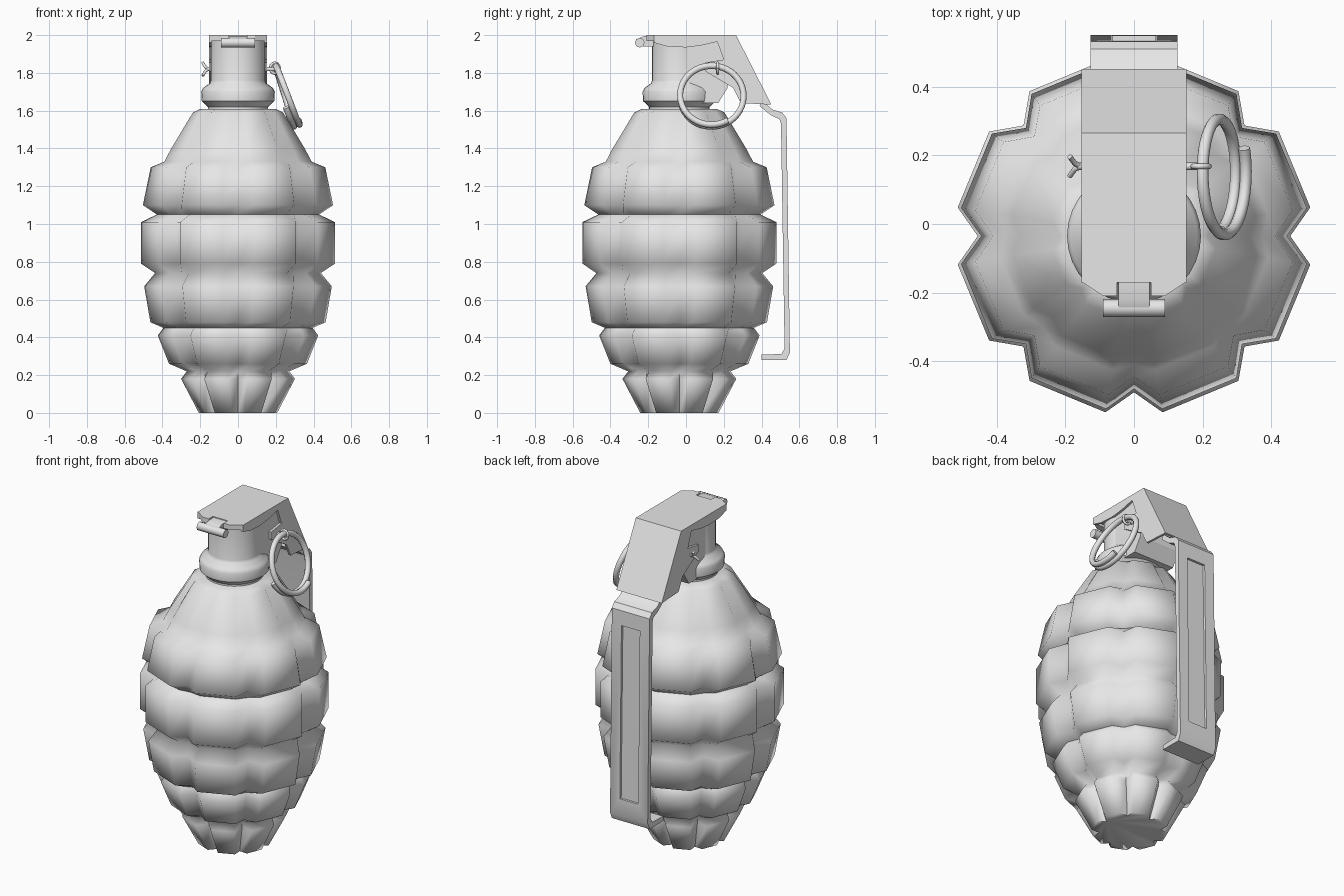
import bpy, bmesh, math
from math import cos, sin, radians, pi
from mathutils import Vector

if "Cube" in bpy.data.objects:
    bpy.data.objects.remove(bpy.data.objects["Cube"])

AXIS_Y = -0.035

grey = bpy.data.materials.new("plain_grey")
grey.use_nodes = True
grey.diffuse_color = (0.8, 0.8, 0.8, 1)
grey.node_tree.nodes["Principled BSDF"].inputs["Base Color"].default_value = (0.8, 0.8, 0.8, 1)


def select(ob):
    bpy.ops.object.select_all(action='DESELECT')
    ob.select_set(True)
    bpy.context.view_layer.objects.active = ob


def finish(name, bm, angle=35):
    bmesh.ops.recalc_face_normals(bm, faces=bm.faces)
    me = bpy.data.meshes.new(name)
    bm.to_mesh(me)
    bm.free()
    me.materials.append(grey)
    ob = bpy.data.objects.new(name, me)
    bpy.context.collection.objects.link(ob)
    select(ob)
    bpy.ops.object.shade_smooth_by_angle(angle=radians(angle))
    return ob


def loft(name, rings, angle):
    """Skin a stack of closed rings and cap both ends."""
    bm = bmesh.new()
    loops = [[bm.verts.new(p) for p in ring] for ring in rings]
    n = len(loops[0])
    for a, b in zip(loops, loops[1:]):
        for i in range(n):
            j = (i + 1) % n
            bm.faces.new((a[i], a[j], b[j], b[i]))
    bm.faces.new(loops[0][::-1])
    bm.faces.new(loops[-1])
    return finish(name, bm, angle)


def lathe(name, profile, n=32, angle=40):
    rings = [[(r * cos(2 * pi * i / n), AXIS_Y + r * sin(2 * pi * i / n), z)
              for i in range(n)] for r, z in profile]
    return loft(name, rings, angle)


def prism(name, outline, x0, x1, angle=30):
    """Extrude a side outline (y, z) across x."""
    return loft(name, [[(x, y, z) for y, z in outline] for x in (x0, x1)], angle)


def slab(name, outline, z0, z1):
    """Extrude a plan outline (x, y) upwards."""
    return loft(name, [[(x, y, z) for x, y in outline] for z in (z0, z1)], 30)


def tube(name, points, radius):
    cu = bpy.data.curves.new(name, 'CURVE')
    cu.dimensions = '3D'
    cu.bevel_depth = radius
    cu.bevel_resolution = 2
    cu.use_fill_caps = True
    sp = cu.splines.new('POLY')
    sp.points.add(len(points) - 1)
    for p, co in zip(sp.points, points):
        p.co = (*co, 1)
    cu.materials.append(grey)
    ob = bpy.data.objects.new(name, cu)
    bpy.context.collection.objects.link(ob)
    select(ob)
    bpy.ops.object.convert(target='MESH')
    bpy.ops.object.shade_smooth_by_angle(angle=radians(50))
    return ob


# Segmented body: height, block radius, groove radius
levels = [
    (0, .21, .17), (.18, .305, .245), (.22, .275, .25),
    (.26, .37, .32), (.41, .43, .37), (.45, .40, .37),
    (.48, .47, .41), (.67, .503, .435), (.74, .445, .42),
    (.79, .52, .455), (1.01, .52, .455), (1.05, .435, .42),
    (1.10, .51, .445), (1.30, .468, .41), (1.33, .395, .375),
    (1.40, .358, .335), (1.59, .242, .215), (1.61, .20, .19)]
body_rings = []
for z, block, groove in levels:
    ring = []
    for k in range(8):
        for off, r in ((0, groove), (9.2, block), (35.8, block)):
            a = radians(45 * k + off)
            ring.append((r * cos(a), AXIS_Y + r * sin(a), z))
    body_rings.append(ring)
loft("body", body_rings, 70)

# Collar and fuze column
lathe("neck_collar", [(.16, 1.59), (.16, 1.62), (.175, 1.635), (.192, 1.65),
                      (.195, 1.70), (.185, 1.72), (.15, 1.745), (.145, 1.76), (.145, 1.986)])
prism("fuze_rear_block", [(0, 1.64), (.17, 1.64), (.22, 1.72), (.22, 1.985), (0, 1.985)],
      -.138, .138)

# Bent cover over the fuze
prism("cover_top", [(-.17, 2), (.265, 2), (.452, 1.632), (.436, 1.632),
                    (.255, 1.985), (-.17, 1.985)], -.152, .152)
side = [(-.17, 2), (.265, 2), (.452, 1.632), (.29, 1.64), (.25, 1.72), (.10, 1.81),
        (.10, 1.855), (.20, 1.87), (.165, 1.965), (.08, 1.945), (0, 1.935),
        (-.10, 1.94), (-.17, 1.96)]
for s, label in ((1, "left"), (-1, "right")):
    prism("cover_side_" + label, side, s * .139, s * .153)
    # Front tabs beside the hinge
    slab("cover_tab_" + label, [(s * .15, -.17), (s * .09, -.21), (s * .05, -.21),
                                (s * .05, -.17)], 1.97, 2)

# Hinge
prism("hinge_lug", [(-.15, 1.995), (-.22, 1.995), (-.245, 1.985), (-.245, 1.94), (-.15, 1.94)],
      -.045, .045)
tube("hinge_pin", [(-.09, -.245, 1.96), (.09, -.245, 1.96)], .026)

# Safety lever with a long recessed slot
lever = prism("lever", [(.40, 1.655), (.46, 1.605), (.51, 1.59), (.532, 1.56), (.55, .32),
                        (.532, .28), (.40, .28), (.40, .308), (.505, .312), (.522, .34),
                        (.503, 1.53), (.495, 1.555), (.45, 1.575), (.39, 1.625)],
              -.127, .127)
slot = prism("slot_cutter", [(.519, 1.47), (.60, 1.47), (.60, .42), (.535, .42)], -.062, .062)
slot.hide_render = True
cut = lever.modifiers.new("slot", 'BOOLEAN')
cut.operation = 'DIFFERENCE'
cut.solver = 'EXACT'
cut.object = slot
select(lever)
bpy.ops.object.modifier_apply(modifier=cut.name)
bpy.data.objects.remove(slot)

# Pull ring: an overlapping coil leaning away from the body
centre = Vector((.235, .137, 1.672))
across, up = Vector((0, 1, 0)), Vector((-.33, 0, .944))
normal = Vector((.944, 0, .33))
coil = []
steps = 56
for i in range(steps + 1):
    t = i / steps
    a = radians(300 - 460 * t)
    coil.append(centre + .168 * (cos(a) * across + sin(a) * up) + normal * .04 * (1 - t))
tube("pull_ring", coil, .017)

# Split pin through the fuze, with its eye and spread ends
tube("split_pin", [(-.165, .168, 1.82), (.195, .168, 1.82)], .011)
tube("pin_eye", [(.195 + .024 * cos(pi * i / 6), .168, 1.825 + .028 * sin(pi * i / 6))
                 for i in range(13)], .008)
for s, label in ((1, "rear"), (-1, "front")):
    tube("pin_end_" + label, [(-.155, .168, 1.82), (-.172, .168 + s * .008, 1.82 + s * .01),
                              (-.187, .168 + s * .028, 1.82 + s * .035)], .008)
